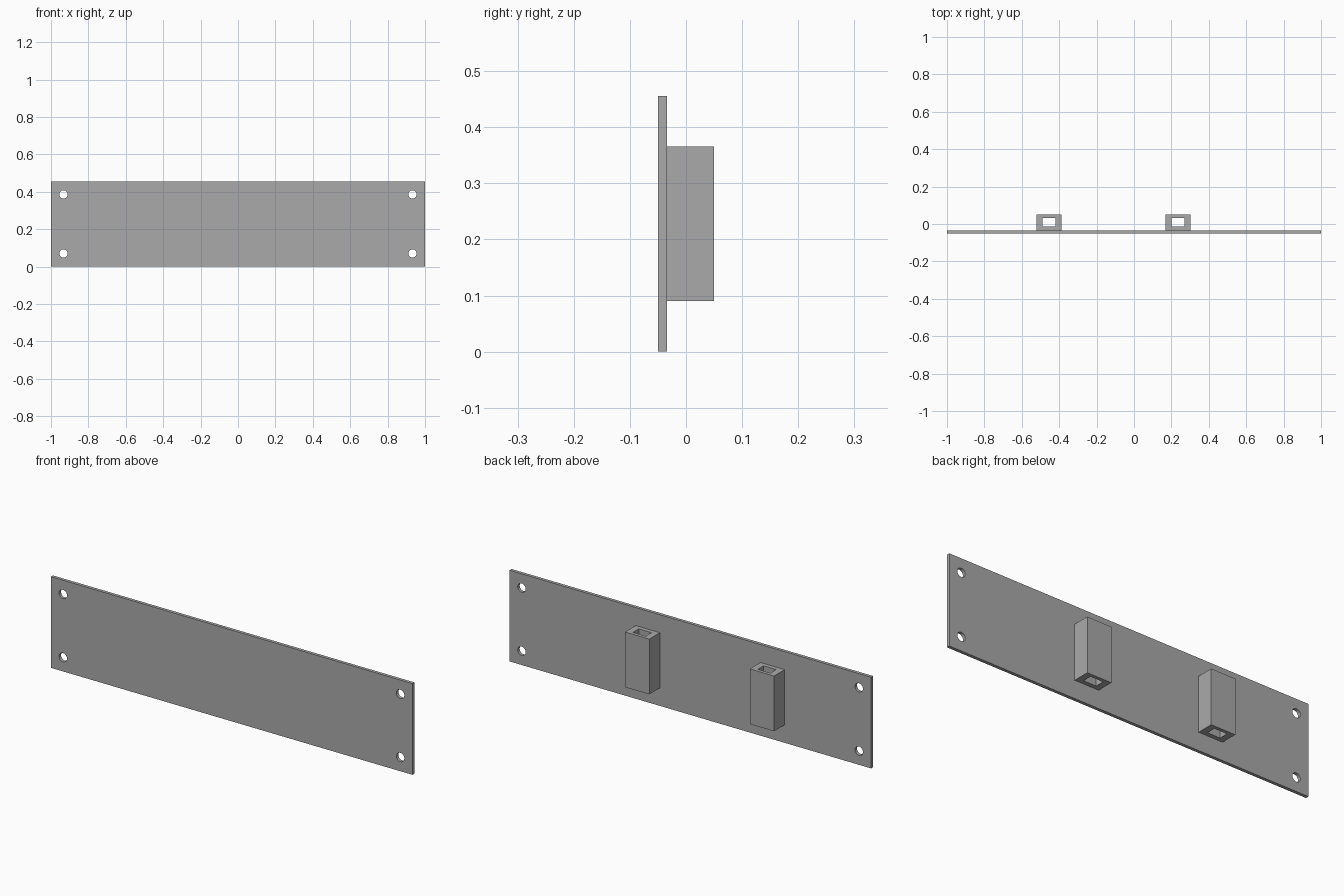
import bpy
import bmesh
from mathutils import Matrix, Vector

cube = bpy.data.objects.get("Cube")
if cube:
    bpy.data.objects.remove(cube, do_unlink=True)

# Single grey material
grey = bpy.data.materials.new("grey")
grey.use_nodes = True
colour = (0.40, 0.40, 0.40, 1)
grey.diffuse_color = colour
grey.node_tree.nodes["Principled BSDF"].inputs["Base Color"].default_value = colour


def make_object(name, bm):
    mesh = bpy.data.meshes.new(name)
    bm.to_mesh(mesh)
    bm.free()
    mesh.materials.append(grey)
    obj = bpy.data.objects.new(name, mesh)
    bpy.context.collection.objects.link(obj)
    return obj


def box(name, low, high):
    low, high = Vector(low), Vector(high)
    bm = bmesh.new()
    matrix = Matrix.Translation((low + high) / 2) @ Matrix.Diagonal((*(high - low), 1))
    bmesh.ops.create_cube(bm, size=1, matrix=matrix)
    return make_object(name, bm)


def cut(target, cutter):
    mod = target.modifiers.new("opening", "BOOLEAN")
    mod.operation = "DIFFERENCE"
    mod.solver = "EXACT"
    mod.object = cutter
    cutter.hide_render = True
    cutter.hide_viewport = True
    bpy.context.view_layer.objects.active = target
    bpy.ops.object.modifier_apply(modifier=mod.name)
    bpy.data.objects.remove(cutter, do_unlink=True)


FRONT, BACK, PLATE_BACK = -0.05, 0.05, -0.034
HEIGHT = 0.456

# Flat panel with a round screw hole in each corner
panel = box("panel", (-1, FRONT, 0), (1, PLATE_BACK, HEIGHT))
for x in (-0.933, 0.933):
    for z in (0.07, HEIGHT - 0.07):
        bm = bmesh.new()
        matrix = Matrix.Translation((x, FRONT, z)) @ Matrix.Rotation(1.5707963, 4, "X")
        bmesh.ops.create_cone(bm, cap_ends=True, segments=32, radius1=0.022,
                              radius2=0.022, depth=0.2, matrix=matrix)
        cut(panel, make_object("hole_cutter", bm))

# Two rectangular sleeves on the back, open at top and bottom
for name, x in (("right_sleeve", -0.455), ("left_sleeve", 0.235)):
    sleeve = box(name, (x - 0.067, PLATE_BACK, 0.09), (x + 0.067, BACK, 0.366))
    cut(sleeve, box("slot_cutter", (x - 0.035, -0.013, 0), (x + 0.035, 0.033, HEIGHT)))

# Smooth hole walls, sharp edges elsewhere
bpy.ops.object.select_all(action="DESELECT")
panel.select_set(True)
bpy.context.view_layer.objects.active = panel
bpy.ops.object.shade_smooth_by_angle()
